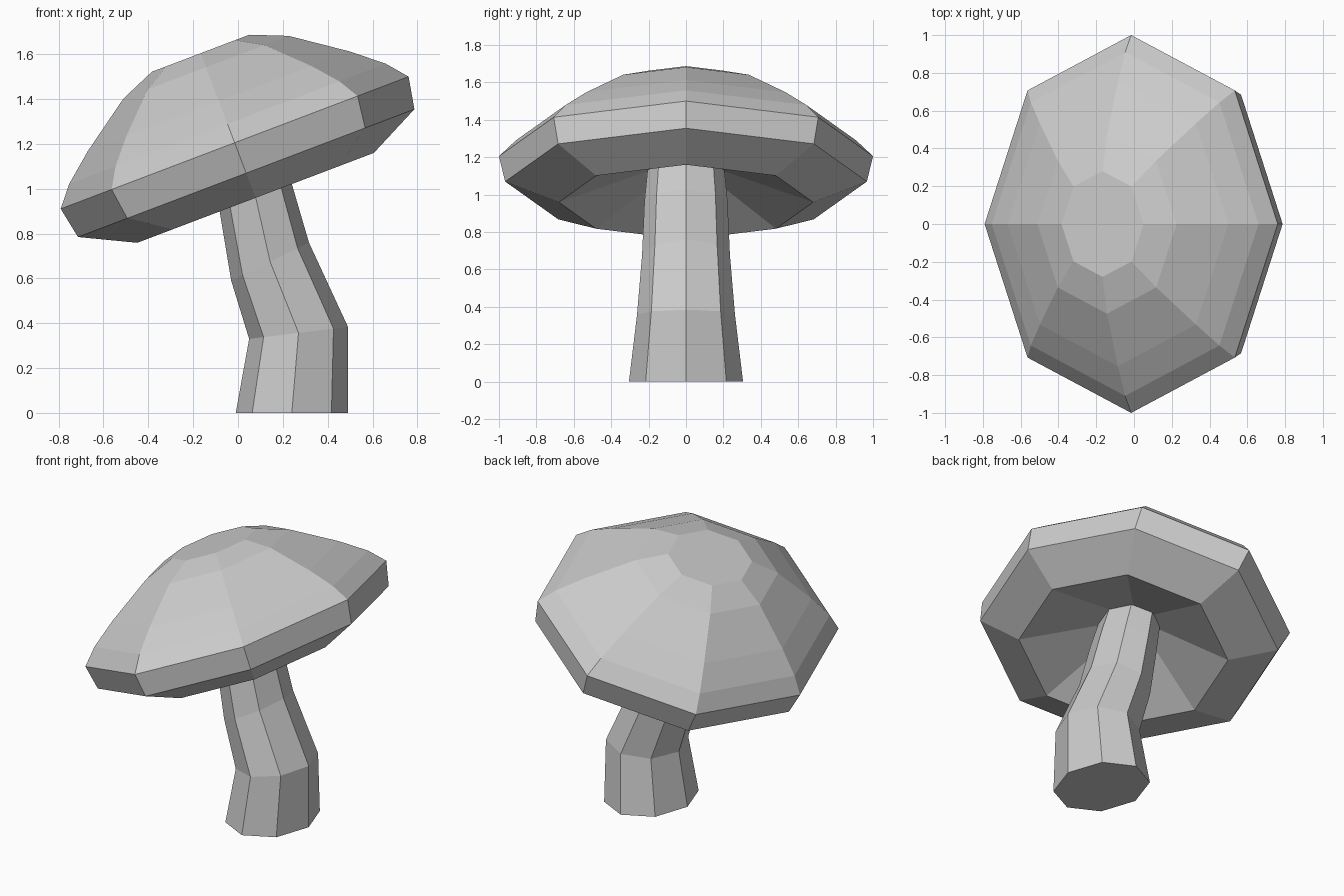
import bpy, bmesh
from math import sin, cos, pi, radians
from mathutils import Vector

if "Cube" in bpy.data.objects:
    bpy.data.objects.remove(bpy.data.objects["Cube"])

SIDES = 8
TILT = radians(20.8)


def loft(name, rings, end_point=None):
    """Skin octagonal rings (cx, cz, rx, ry, tilt); optional apex closes the last one."""
    bm = bmesh.new()
    loops = []
    for cx, cz, rx, ry, t in rings:
        loop = []
        for i in range(SIDES):
            a = 2 * pi * i / SIDES
            u = rx * cos(a)
            loop.append(bm.verts.new((cx + u * cos(t), ry * sin(a), cz + u * sin(t))))
        loops.append(loop)
    for lo, hi in zip(loops, loops[1:]):
        for i in range(SIDES):
            j = (i + 1) % SIDES
            bm.faces.new((lo[i], lo[j], hi[j], hi[i]))
    bm.faces.new(loops[0])
    if end_point:
        tip = bm.verts.new(end_point)
        for i in range(SIDES):
            bm.faces.new((loops[-1][i], loops[-1][(i + 1) % SIDES], tip))
    else:
        bm.faces.new(loops[-1])
    bmesh.ops.recalc_face_normals(bm, faces=bm.faces)
    mesh = bpy.data.meshes.new(name)
    bm.to_mesh(mesh)
    bm.free()
    obj = bpy.data.objects.new(name, mesh)
    bpy.context.collection.objects.link(obj)
    return obj


# Cap: tilted oval dome, bevelled rim and hollow underside (radius, height along axis)
centre = Vector((-0.015, 0, 1.205))
axis = Vector((-sin(TILT), 0, cos(TILT)))
profile = [(0.28, 0.427), (0.475, 0.36), (0.753, 0.198), (0.91, 0.09),
           (1.0, 0.0), (0.967, -0.145), (0.68, -0.263)]
cap_rings = []
for r, h in profile:
    p = centre + axis * h
    cap_rings.append((p.x, p.z, 0.83 * r, r, TILT))
loft("cap", cap_rings, end_point=centre + axis * -0.01)

# Stem: bent, tapering octagonal column
loft("stem", [
    (0.24, 0.00, 0.25, 0.305, 0),
    (0.27, 0.357, 0.222, 0.262, radians(7)),
    (0.143, 0.675, 0.193, 0.235, radians(26)),
    (0.078, 0.965, 0.172, 0.222, radians(21)),
    (0.01, 1.24, 0.15, 0.195, TILT),
])
